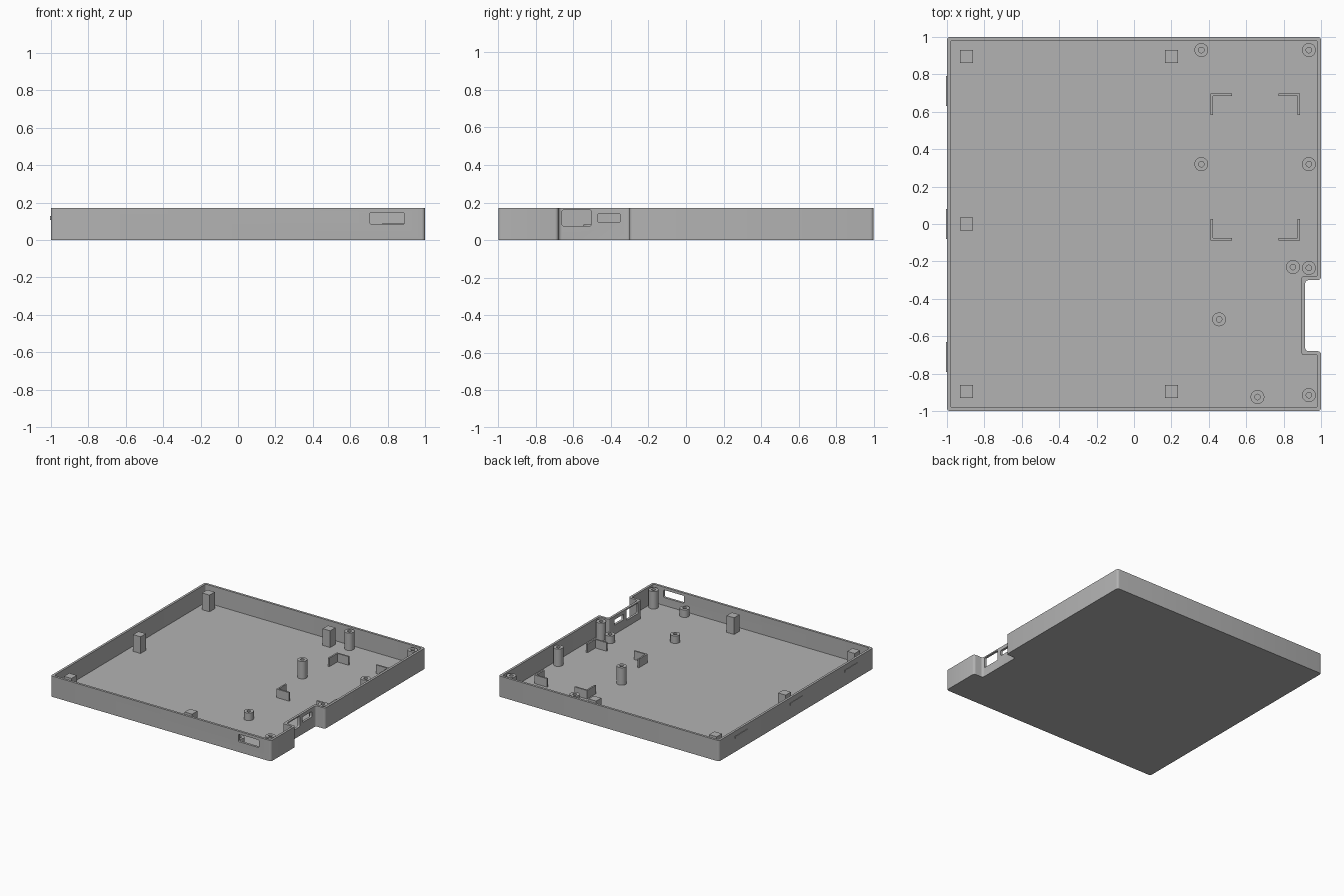
import bpy, bmesh, math
from mathutils import Vector

cube = bpy.data.objects.get("Cube")
if cube:
    bpy.data.objects.remove(cube, do_unlink=True)

HEIGHT, WALL, FLOOR = 0.17, 0.019, 0.02

grey = bpy.data.materials.new("plain grey")
grey.use_nodes = True
colour = (0.45, 0.45, 0.45, 1)
grey.diffuse_color = colour
grey.node_tree.nodes["Principled BSDF"].inputs["Base Color"].default_value = colour


def finish(name, bm):
    """Turn a bmesh into a shaded grey object."""
    bmesh.ops.recalc_face_normals(bm, faces=bm.faces[:])
    mesh = bpy.data.meshes.new(name)
    bm.to_mesh(mesh)
    bm.free()
    mesh.materials.append(grey)
    obj = bpy.data.objects.new(name, mesh)
    bpy.context.collection.objects.link(obj)
    return obj


def smooth(obj):
    bpy.ops.object.select_all(action='DESELECT')
    obj.select_set(True)
    bpy.context.view_layer.objects.active = obj
    bpy.ops.object.shade_smooth_by_angle(angle=math.radians(35))


def prism(outline, z0, z1):
    """Extruded outline; returns the bmesh and its top face."""
    bm = bmesh.new()
    base = bm.faces.new([bm.verts.new((x, y, z0)) for x, y in outline])
    new = bmesh.ops.extrude_face_region(bm, geom=[base])["geom"]
    bmesh.ops.translate(bm, verts=[v for v in new if isinstance(v, bmesh.types.BMVert)],
                        vec=(0, 0, z1 - z0))
    return bm, [f for f in new if isinstance(f, bmesh.types.BMFace)][0]


def hollow(bm, top, wall, depth):
    """Sink a pocket into the top face, leaving a rim."""
    bmesh.ops.recalc_face_normals(bm, faces=bm.faces[:])
    bmesh.ops.inset_region(bm, faces=[top], thickness=wall, use_even_offset=True)
    pocket = bmesh.ops.extrude_discrete_faces(bm, faces=[top])["faces"][0]
    bmesh.ops.translate(bm, verts=pocket.verts[:], vec=(0, 0, -depth))


def round_edges(bm, edges, radius):
    bmesh.ops.bevel(bm, geom=edges, offset=radius, segments=4,
                    profile=0.5, affect='EDGES')


def box(name, lo, hi, round_axis=None, radius=0.01):
    bm = bmesh.new()
    bmesh.ops.create_cube(bm, size=1)
    for v in bm.verts:
        v.co = Vector([(a + b) / 2 + c * (b - a) for a, b, c in zip(lo, hi, v.co)])
    if round_axis is not None:
        along = [e for e in bm.edges
                 if abs((e.verts[0].co - e.verts[1].co).normalized()[round_axis]) > 0.9]
        round_edges(bm, along, radius)
    return finish(name, bm)


# Tray with a notch in its right side
outline = [(-1, -1), (1, -1), (1, -0.68), (0.915, -0.68),
           (0.915, -0.3), (1, -0.3), (1, 1), (-1, 1)]
bm, top = prism(outline, 0, HEIGHT)
hollow(bm, top, WALL, HEIGHT - FLOOR)
upright = [e for e in bm.edges if abs(e.verts[0].co.z - e.verts[1].co.z) > 0.1]
inner = [e for e in upright if min(v.co.z for v in e.verts) > 0.01]
outer = [e for e in upright if e not in inner]
round_edges(bm, outer, 0.018)
inner = [e for e in bm.edges if abs(e.verts[0].co.z - e.verts[1].co.z) > 0.1
         and min(v.co.z for v in e.verts) > 0.01]
round_edges(bm, inner, 0.01)
tray = finish("tray", bm)

# Port openings in the front wall and the notch wall
openings = [
    ((0.705, -1.1, 0.085), (0.89, -0.95, 0.147), 1),
    ((0.87, -0.66, 0.075), (0.94, -0.505, 0.16), 0),
    ((0.87, -0.47, 0.095), (0.94, -0.35, 0.14), 0),
]
bpy.context.view_layer.objects.active = tray
for lo, hi, axis in openings:
    cutter = box("port_cutter", lo, hi, axis, 0.008)
    cutter.hide_render = True
    cut = tray.modifiers.new("port", 'BOOLEAN')
    cut.operation, cut.solver, cut.object = 'DIFFERENCE', 'EXACT', cutter
    bpy.ops.object.modifier_apply(modifier=cut.name)
    bpy.data.objects.remove(cutter, do_unlink=True)
smooth(tray)


# Round screw posts with bores
def screw_post(name, x, y, height, radius=0.037, bore=0.015, sides=32):
    ring = [(x + radius * math.cos(math.tau * i / sides),
             y + radius * math.sin(math.tau * i / sides)) for i in range(sides)]
    bm, top = prism(ring, FLOOR - 0.005, height)
    hollow(bm, top, radius - bore, height - FLOOR - 0.005)
    smooth(finish(name, bm))


for x, y in [(0.36, 0.93), (0.935, 0.93), (0.36, 0.32), (0.935, 0.32),
             (0.935, -0.235), (0.935, -0.915)]:
    screw_post("tall_screw_post", x, y, 0.163)
for x, y in [(0.85, -0.23), (0.455, -0.51), (0.66, -0.925)]:
    screw_post("short_screw_post", x, y, 0.082)

# Square support posts
half = 0.034
for x, y in [(-0.895, 0.895), (-0.895, 0), (-0.895, -0.895), (0.2, 0.895), (0.2, -0.895)]:
    box("square_post", (x - half, y - half, FLOOR - 0.005), (x + half, y + half, 0.157))

# Corner brackets around a rectangular bay
ARM, THICK = 0.115, 0.013
for x, sx in [(0.41, 1), (0.888, -1)]:
    for y, sy in [(-0.088, 1), (0.697, -1)]:
        corner = [(0, 0), (ARM, 0), (ARM, THICK), (THICK, THICK), (THICK, ARM), (0, ARM)]
        bm, _ = prism([(x + sx * a, y + sy * b) for a, b in corner], FLOOR - 0.005, 0.09)
        finish("corner_bracket", bm)

# Thin catches on the outside of the left wall
for y in (-0.71, 0, 0.71):
    box("side_catch", (-1.004, y - 0.08, 0.108), (-0.995, y + 0.08, 0.128))
